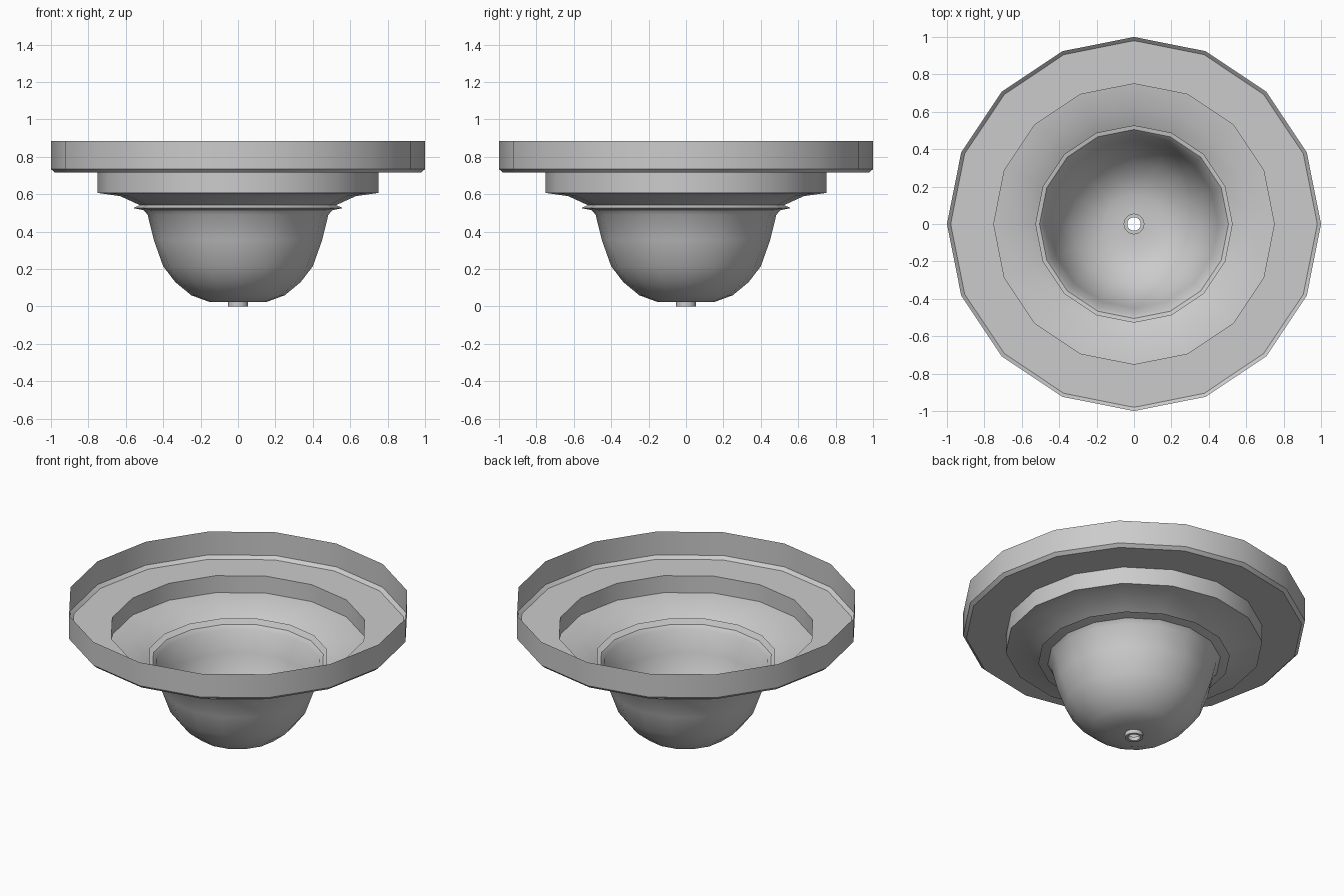
import bpy
import bmesh
from math import radians, pi, cos, sin

if "Cube" in bpy.data.objects:
    bpy.data.objects.remove(bpy.data.objects["Cube"])

SIDES = 16


def lathe(name, profile, sides=SIDES):
    """Revolve an (r, z) profile, listed from top to bottom, around z."""
    bm = bmesh.new()
    rings = []
    for r, z in profile:
        rings.append([bm.verts.new((r * cos(2 * pi * i / sides),
                                    r * sin(2 * pi * i / sides), z))
                      for i in range(sides)])
    for a, b in zip(rings, rings[1:]):
        for i in range(sides):
            j = (i + 1) % sides
            bm.faces.new((a[i], b[i], b[j], a[j]))
    mesh = bpy.data.meshes.new(name)
    bm.to_mesh(mesh)
    bm.free()
    ob = bpy.data.objects.new(name, mesh)
    bpy.context.collection.objects.link(ob)
    bpy.ops.object.select_all(action='DESELECT')
    ob.select_set(True)
    bpy.context.view_layer.objects.active = ob
    bpy.ops.object.shade_smooth_by_angle(angle=radians(35))
    return ob


# Upper tray: tall rim, chamfer and annular floor
lathe("outer_rim", [(1, 0.885), (1, 0.735), (0.98, 0.716), (0.75, 0.716)])

# Middle step: short wall and sloping shelf
lathe("middle_step", [(0.75, 0.716), (0.75, 0.607), (0.63, 0.59), (0.525, 0.542)])

# Thin flange and rounded bowl
lathe("bowl", [(0.525, 0.542), (0.56, 0.526), (0.505, 0.515), (0.483, 0.49),
               (0.45, 0.355), (0.4, 0.215), (0.335, 0.13), (0.25, 0.06),
               (0.155, 0.025), (0.053, 0.025)])

# Drain spout with open centre
lathe("drain_spout", [(0.053, 0.025), (0.053, 0), (0.036, 0), (0.036, 0.025)])
